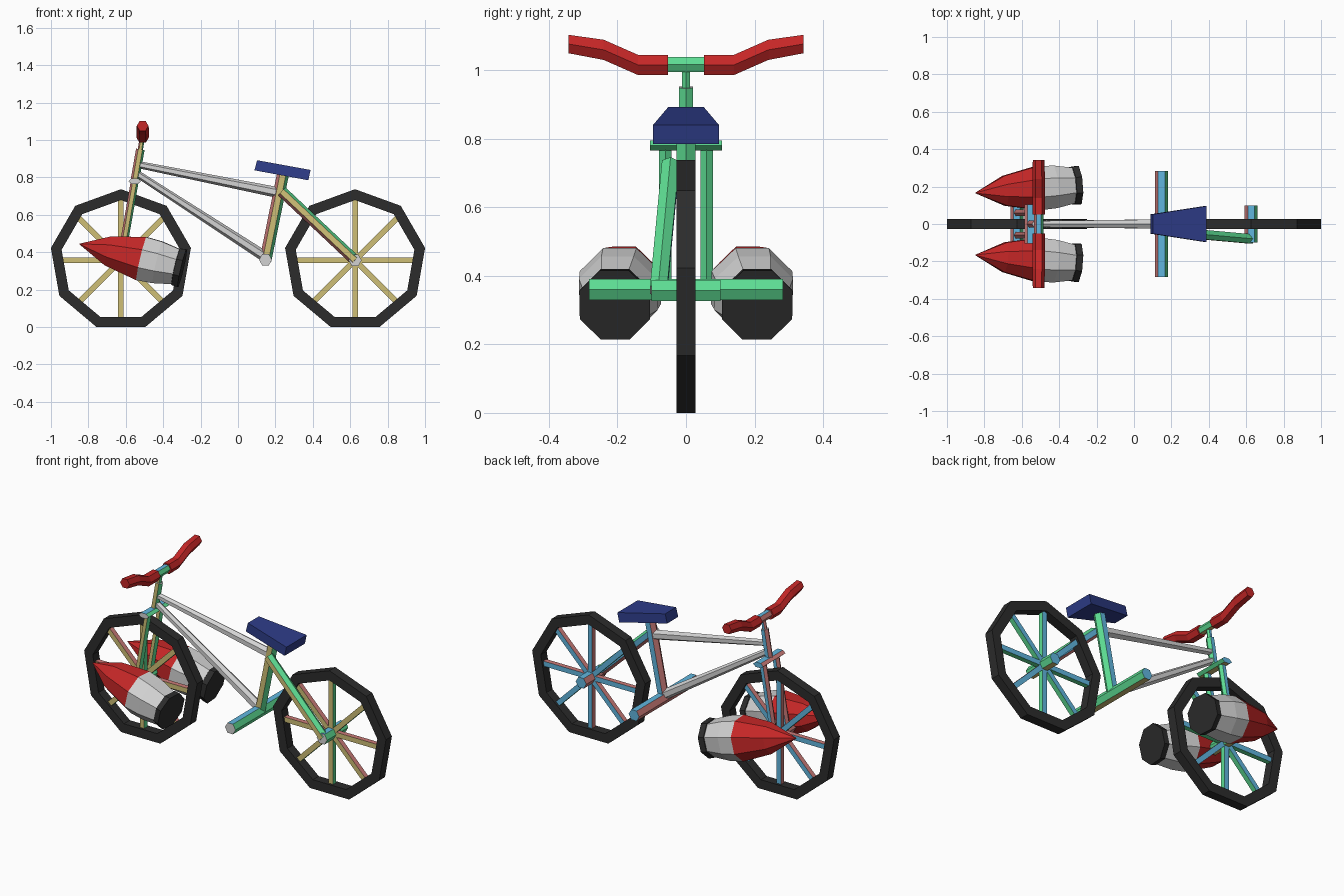
import bpy, bmesh, math
from mathutils import Vector as V

if "Cube" in bpy.data.objects:
    bpy.data.objects.remove(bpy.data.objects["Cube"])

X, Y, Z = V((1, 0, 0)), V((0, 1, 0)), V((0, 0, 1))


def mat(name, r, g, b):
    m = bpy.data.materials.new(name)
    m.diffuse_color = (r, g, b, 1)
    m.use_nodes = True
    m.node_tree.nodes["Principled BSDF"].inputs["Base Color"].default_value = m.diffuse_color
    return m


RED = mat("red", 0.56, 0.02, 0.02)
BLACK = mat("black", 0.025, 0.025, 0.025)
NAVY = mat("navy", 0.027, 0.046, 0.25)
GREY = mat("light grey", 0.65, 0.65, 0.65)
YELLOW = mat("sand yellow", 0.62, 0.52, 0.18)
GREEN = mat("mint green", 0.11, 0.72, 0.29)
BLUE = mat("sky blue", 0.12, 0.47, 0.74)
PINK = mat("dusty pink", 0.60, 0.20, 0.19)
METAL = [YELLOW, GREEN, BLUE, PINK, GREY]


def ring(c, u, v, r, n, phase=0.0):
    """Regular polygon of n points around c in the plane u, v."""
    return [V(c) + r * (math.cos(phase + math.tau * i / n) * u +
                        math.sin(phase + math.tau * i / n) * v) for i in range(n)]


def loft(name, rings, mats, rule=None, closed=False):
    """Skin a list of rings; rule(face normal, section index) gives the material."""
    bm = bmesh.new()
    vs = [[bm.verts.new(p) for p in r] for r in rings]
    n, k = len(rings[0]), len(rings)
    sec = {}
    for s in range(k if closed else k - 1):
        a, b = vs[s], vs[(s + 1) % k]
        for i in range(n):
            j = (i + 1) % n
            sec[bm.faces.new((a[i], a[j], b[j], b[i]))] = s
    if not closed:
        sec[bm.faces.new(vs[0])] = 0
        sec[bm.faces.new(vs[-1])] = k - 2
    bmesh.ops.recalc_face_normals(bm, faces=bm.faces[:])
    bm.normal_update()
    if rule:
        for f, s in sec.items():
            f.material_index = rule(f.normal, s)
    me = bpy.data.meshes.new(name)
    bm.to_mesh(me)
    bm.free()
    for m in mats:
        me.materials.append(m)
    ob = bpy.data.objects.new(name, me)
    bpy.context.collection.objects.link(ob)
    return ob


def tube(name, p0, p1, r0, r1=None, mats=METAL, n=6, u=None, squash=1.0):
    """Straight tube; metal tubes take one colour per side direction."""
    p0, p1 = V(p0), V(p1)
    a = (p1 - p0).normalized()
    v = Z if abs(a.y) > 0.9 else Y
    v = (v - a * v.dot(a)).normalized()
    if u is None:
        u = v.cross(a)
        if u.x < 0:
            u = -u
    ph = math.pi / 4 if n == 4 else 0

    def rule(nm, s):
        if abs(nm.dot(a)) > 0.9:
            return 4 if nm.y < 0.5 else 2
        if abs(nm.dot(u)) > 0.6:
            return 1 if nm.dot(u) > 0 else 3
        return 2 if nm.dot(v) > 0 else 0

    return loft(name, [ring(p0, u, v * squash, r0, n, ph),
                       ring(p1, u, v * squash, r1 or r0, n, ph)],
                mats, rule if mats is METAL else None)


# wheels: nine-sided tyre, four crossing bars, axle
HZ = 0.357
for side, x in (("front", -0.626), ("rear", 0.626)):
    c = V((x, 0, HZ))
    prof = [(0.38, -0.028), (0.38, 0.028), (0.322, 0.028), (0.322, -0.028)]
    loft(side + "_tyre", [ring(c + Y * y, X, Z, r, 9, math.pi / 2) for r, y in prof],
         [BLACK], closed=True)
    for i in range(4):
        t = math.pi * i / 4
        d = V((math.sin(t), 0, math.cos(t)))
        u = V((d.z, 0, -d.x))
        if u.z > 0.01:
            u = -u
        tube(f"{side}_spoke_{i + 1}", c - d * 0.322, c + d * 0.322, 0.021, n=4, u=u)
    tube(side + "_axle", c - Y * 0.1, c + Y * 0.1, 0.035)

# steering column, fork crown and fork legs
def steer(z, y=0):
    return (-0.51 + (z - 1.02) * 0.175, y, z)


tube("stem", steer(0.93), steer(1.02), 0.014)
tube("head_tube", steer(0.775), steer(0.95), 0.023)
tube("fork_crown", steer(0.78, -0.105), steer(0.78, 0.105), 0.034, squash=0.5)
for y, s in ((-0.06, "right"), (0.06, "left")):
    tube("fork_leg_" + s, steer(0.357, y), steer(0.78, y), 0.021)

# handlebar with two bent grips
tube("handlebar_centre", (-0.51, -0.06, 1.016), (-0.51, 0.06, 1.016), 0.025)
for k, s in ((-1, "right"), (1, "left")):
    path = [(0.052, 1.015), (0.14, 1.015), (0.24, 1.059), (0.343, 1.076)]
    loft("grip_" + s, [ring((-0.51, k * y, z), X, Z, r, 6)
                       for (y, z), r in zip(path, (0.034, 0.034, 0.034, 0.031))], [RED])

# frame
tube("top_tube", (-0.53, 0, 0.868), (0.225, 0, 0.717), 0.019, 0.029, [GREY])
tube("down_tube", (-0.54, 0, 0.82), (0.147, 0, 0.375), 0.019, 0.029, [GREY])
tube("seat_post", (0.147, 0, 0.357), (0.241, 0, 0.82), 0.032)
tube("rear_stay", (0.235, -0.045, 0.725), (0.626, -0.08, HZ), 0.029)
tube("pedal_axle", (0.147, -0.283, 0.36), (0.147, 0.283, 0.36), 0.035)

# seat: tilted wedge, narrow at the nose
def seat_end(top, bottom, w):
    return [V((top[0], -w, top[1])), V((top[0], w, top[1])),
            V((bottom[0], w, bottom[1])), V((bottom[0], -w, bottom[1]))]


loft("seat", [seat_end((0.102, 0.892), (0.088, 0.838), 0.052),
              seat_end((0.388, 0.84), (0.376, 0.785), 0.096)], [NAVY])

# rockets: (distance from tip, flat-to-centre radius)
PROFILE = [(0, 0.002), (0.16, 0.08), (0.342, 0.118), (0.43, 0.114),
           (0.53, 0.096), (0.532, 0.1), (0.566, 0.103)]
for k, s in ((-1, "right"), (1, "left")):
    tip = V((-0.847, k * 0.166, 0.444))
    a = (V((-0.295, k * 0.208, 0.314)) - tip).normalized()
    u = a.cross(Z).normalized()
    v = u.cross(a)
    loft("rocket_" + s,
         [ring(tip + a * d, u, v, r / math.cos(math.pi / 8), 8, math.pi / 8)
          for d, r in PROFILE], [RED, GREY, BLACK],
         lambda nm, i: 0 if i < 2 else 1 if i < 4 else 2)
